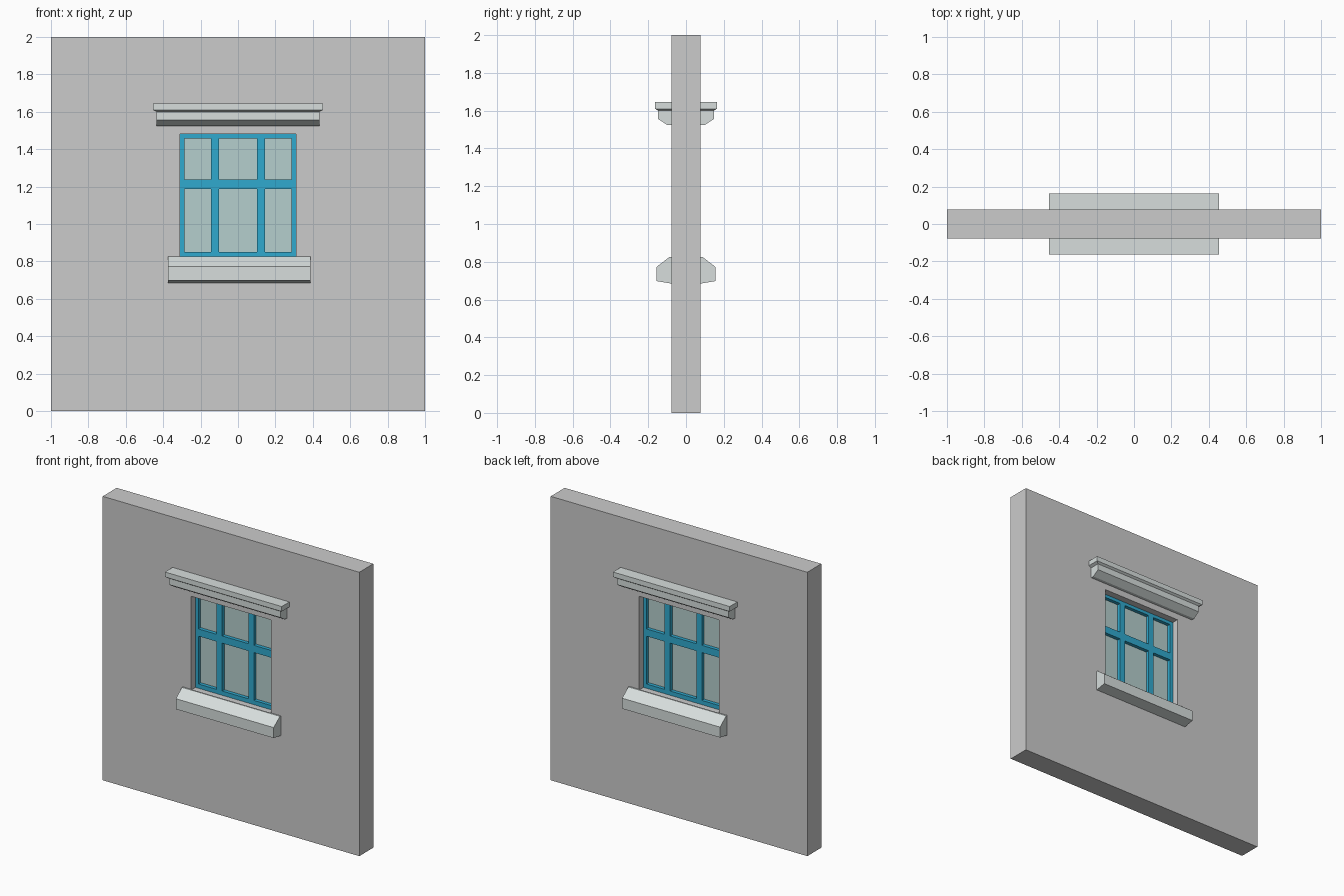
import bpy, bmesh

if "Cube" in bpy.data.objects:
    bpy.data.objects.remove(bpy.data.objects["Cube"])


def material(name, rgb):
    m = bpy.data.materials.new(name)
    m.diffuse_color = (*rgb, 1)
    m.use_nodes = True
    m.node_tree.nodes["Principled BSDF"].inputs["Base Color"].default_value = m.diffuse_color
    return m


def finish(name, bm, mat=None):
    bmesh.ops.recalc_face_normals(bm, faces=bm.faces)
    me = bpy.data.meshes.new(name)
    bm.to_mesh(me)
    bm.free()
    ob = bpy.data.objects.new(name, me)
    bpy.context.collection.objects.link(ob)
    if mat:
        me.materials.append(mat)
    return ob


def lattice(name, xs, zs, holes, half, mat=None):
    """Panel divided at xs and zs, with some cells left open, 2 * half thick."""
    bm = bmesh.new()
    v = [[bm.verts.new((x, -half, z)) for z in zs] for x in xs]
    for i in range(len(xs) - 1):
        for j in range(len(zs) - 1):
            if (i, j) not in holes:
                bm.faces.new((v[i][j], v[i + 1][j], v[i + 1][j + 1], v[i][j + 1]))
    ext = bmesh.ops.extrude_face_region(bm, geom=bm.faces[:], use_keep_orig=True)
    bmesh.ops.translate(bm, vec=(0, 2 * half, 0),
                        verts=[g for g in ext["geom"] if isinstance(g, bmesh.types.BMVert)])
    return finish(name, bm, mat)


def moulding(name, rings, mat):
    """Loft of (x0, x1, projection, z) rectangles against the wall, mirrored to the back."""
    bm = bmesh.new()
    loops = [[bm.verts.new(p) for p in ((x0, -WALL, z), (x0, -d, z), (x1, -d, z), (x1, -WALL, z))]
             for x0, x1, d, z in rings]
    for a, b in zip(loops, loops[1:]):
        for k in range(4):
            n = (k + 1) % 4
            bm.faces.new((a[k], a[n], b[n], b[k]))
    bm.faces.new(loops[0])
    bm.faces.new(loops[-1])
    ob = finish(name, bm, mat)
    mod = ob.modifiers.new("both_sides", "MIRROR")
    mod.use_axis = (False, True, False)
    mod.use_mirror_merge = False
    return ob


WALL = 0.078
stone = material("pale_stone", (0.68, 0.73, 0.72))
blue = material("blue_paint", (0.03, 0.40, 0.62))
glass_mat = material("glass", (0.46, 0.62, 0.61))
wall_mat = material("wall_grey", (0.59, 0.59, 0.59))

# Wall with window opening
lattice("wall", (-1, -0.31, 0.31, 1), (0, 0.82, 1.48, 2), {(1, 1)}, WALL, wall_mat)

# Window frame with two mullions and a transom
lattice("window_frame",
        (-0.31, -0.287, -0.145, -0.102, 0.102, 0.145, 0.287, 0.31),
        (0.82, 0.85, 1.187, 1.238, 1.457, 1.48),
        {(i, j) for i in (1, 3, 5) for j in (1, 3)}, 0.03, blue)

# Glass sheet inside the frame
lattice("glass", (-0.29, 0.29), (0.845, 1.46), set(), 0.005, glass_mat)

# Cornice above and sill below, on both faces of the wall
moulding("cornice", [(-0.455, 0.455, 0.163, 1.645), (-0.455, 0.455, 0.163, 1.61),
                     (-0.435, 0.435, 0.148, 1.60), (-0.435, 0.435, 0.148, 1.556),
                     (-0.435, 0.435, 0.10, 1.525)], stone)
moulding("sill", [(-0.375, 0.388, d, z) for d, z in
                  ((0.088, 0.825), (0.157, 0.772), (0.157, 0.698), (0.079, 0.685))], stone)
